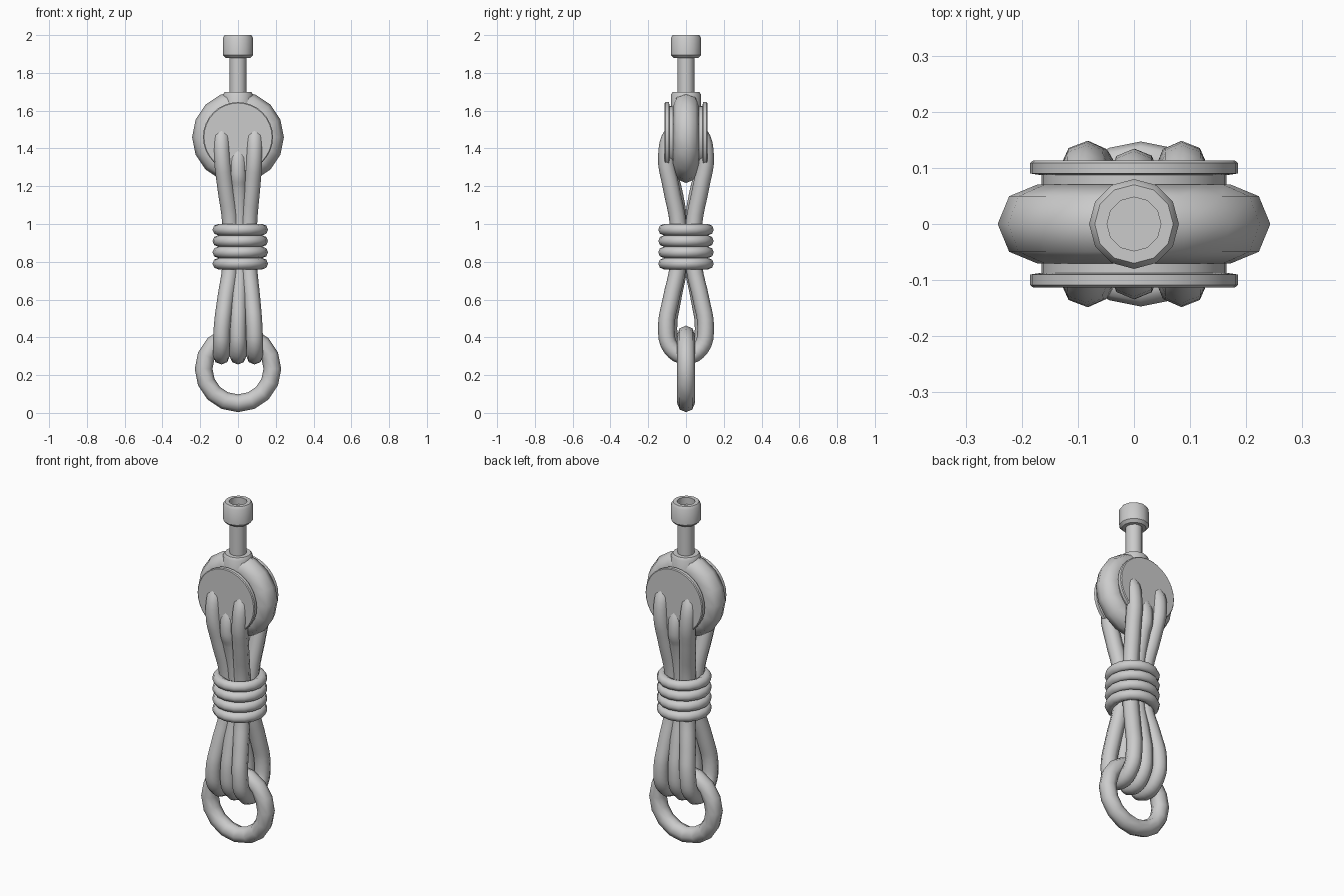
import bpy
import bmesh
from math import pi, cos, sin, radians

default = bpy.data.objects.get("Cube")
if default:
    bpy.data.objects.remove(default, do_unlink=True)

grey = bpy.data.materials.new("plain_grey")
grey.use_nodes = True
GREY = (0.6, 0.6, 0.6, 1)
grey.diffuse_color = GREY
grey.node_tree.nodes["Principled BSDF"].inputs["Base Color"].default_value = GREY


def ring(name, z, major, minor, x=0, upright=False, segments=16):
    """Smooth ring, lying flat or standing upright facing the front."""
    bpy.ops.mesh.primitive_torus_add(
        location=(x, 0, z), rotation=(pi / 2 if upright else 0, 0, 0),
        major_radius=major, minor_radius=minor,
        major_segments=segments, minor_segments=8)
    obj = bpy.context.object
    obj.name = name
    obj.data.materials.append(grey)
    bpy.ops.object.shade_smooth()


def turned(name, profile, sides, z=0, tilt=0):
    """Closed solid turned from (radius, height) points about its axis."""
    bm = bmesh.new()
    loops = [[bm.verts.new((r * cos(2 * pi * i / sides), r * sin(2 * pi * i / sides), h))
              for i in range(sides)] for r, h in profile]
    for low, high in zip(loops, loops[1:]):
        for i in range(sides):
            j = (i + 1) % sides
            bm.faces.new((low[i], low[j], high[j], high[i]))
    bm.faces.new(loops[0][::-1])
    bm.faces.new(loops[-1])
    mesh = bpy.data.meshes.new(name)
    bm.to_mesh(mesh)
    bm.free()
    mesh.materials.append(grey)
    obj = bpy.data.objects.new(name, mesh)
    bpy.context.collection.objects.link(obj)
    obj.location.z = z
    obj.rotation_euler.x = tilt
    bpy.ops.object.select_all(action="DESELECT")
    obj.select_set(True)
    bpy.context.view_layer.objects.active = obj
    bpy.ops.object.shade_smooth_by_angle(angle=radians(35))


# Pin with a hollow head and a collar seated on the eye
turned("pin", [(0.08, 1.58), (0.08, 1.685), (0.07, 1.7), (0.045, 1.7),
               (0.045, 1.88), (0.065, 1.88), (0.08, 1.895), (0.08, 1.985),
               (0.07, 2.0), (0.048, 2.0), (0.048, 1.96)], 12)

# Eye and the flanged spool running through it
EYE_Z = 1.46
ring("eye_ring", EYE_Z, 0.173, 0.07, upright=True)
turned("spool", [(0.18, -0.113), (0.185, -0.109), (0.185, -0.09), (0.165, -0.087),
                 (0.165, 0.087), (0.185, 0.09), (0.185, 0.109), (0.18, 0.113)],
       32, EYE_Z, pi / 2)

# Key ring
ring("lower_ring", 0.233, 0.182, 0.047, upright=True)

# Rope loops: (sideways spread, depth, height) down the front half
HALF = [(1, 0.07, 1.48), (0.97, 0.104, 1.36), (0.8, 0.08, 1.2), (0.55, 0.042, 1.0),
        (0.55, 0.042, 0.78), (0.8, 0.08, 0.6), (0.97, 0.104, 0.45), (1, 0.08, 0.345)]
for name, side, depth, drop in (("right_rope", -1, 1, 0), ("middle_rope", 0, 0.87, 0.09),
                                ("left_rope", 1, 1, 0)):
    front = [(s, -y * depth, z - (drop if z > 1.3 else 0)) for s, y, z in HALF]
    back = [(s, -y, z) for s, y, z in reversed(front)]
    path = [(1, 0, 1.52 - drop)] + front + [(1, 0, 0.3)] + back
    curve = bpy.data.curves.new(name, "CURVE")
    curve.dimensions = "3D"
    curve.bevel_depth = 0.044
    curve.bevel_resolution = 2
    curve.resolution_u = 4
    spline = curve.splines.new("BEZIER")
    spline.bezier_points.add(len(path) - 1)
    spline.use_cyclic_u = True
    for point, (s, y, z) in zip(spline.bezier_points, path):
        point.co = (side * 0.088 * s + 0.02 * (1 - s), y, z)
        point.handle_left_type = point.handle_right_type = "AUTO"
    curve.materials.append(grey)
    bpy.context.collection.objects.link(bpy.data.objects.new(name, curve))

# Cord wound around the waist of the loops
for i in range(4):
    ring(f"waist_wrap_{i + 1}", 0.79 + 0.06 * i, 0.117, 0.03, x=0.012)
